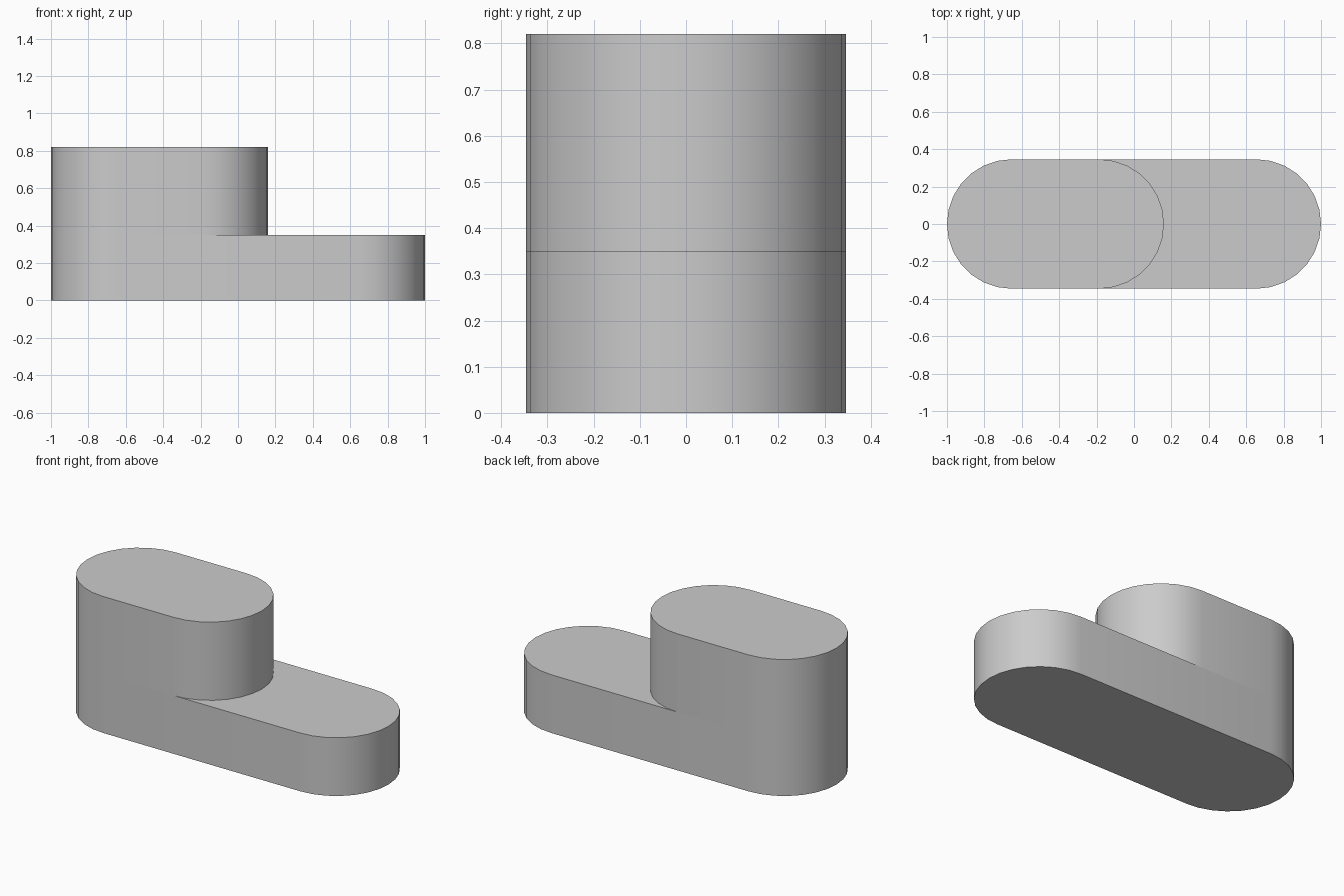
import bpy, bmesh, math

cube = bpy.data.objects.get("Cube")
if cube:
    bpy.data.objects.remove(cube, do_unlink=True)

RADIUS = 0.346
STEP_Z, TOP_Z = 0.35, 0.82
LEFT_X = -1 + RADIUS          # centre of the shared rounded end
TALL_X = 0.16 - RADIUS        # centre of the tall block's other end
LOW_X = 1 - RADIUS            # centre of the low step's end
SEGMENTS = 14

grey = bpy.data.materials.new("plain_grey")
grey.use_nodes = True
colour = (0.6, 0.6, 0.6, 1)
grey.diffuse_color = colour
grey.node_tree.nodes["Principled BSDF"].inputs["Base Color"].default_value = colour

bm = bmesh.new()


def arc(cx, z, start):
    """Half circle of vertices, counter-clockwise from the start angle."""
    angles = [start + math.pi * i / SEGMENTS for i in range(SEGMENTS + 1)]
    return [bm.verts.new((cx + RADIUS * math.cos(a), RADIUS * math.sin(a), z)) for a in angles]


def walls(lower, upper):
    """Closed strip of side faces between two matching outlines."""
    for i in range(len(lower)):
        j = (i + 1) % len(lower)
        bm.faces.new((lower[i], lower[j], upper[j], upper[i]))


# Outlines at the floor, the step and the top
RIGHT, LEFT = -math.pi / 2, math.pi / 2
floor = arc(LOW_X, 0, RIGHT) + arc(LEFT_X, 0, LEFT)
low_end = arc(LOW_X, STEP_Z, RIGHT)
shared_end = arc(LEFT_X, STEP_Z, LEFT)
tall_end = arc(TALL_X, STEP_Z, RIGHT)
top = arc(TALL_X, TOP_Z, RIGHT) + arc(LEFT_X, TOP_Z, LEFT)

# Lower walls, upper walls, and the three flat faces
walls(floor, low_end + shared_end)
walls(tall_end + shared_end, top)
bm.faces.new(list(reversed(floor)))
bm.faces.new(top)
bm.faces.new(low_end + list(reversed(tall_end)))

mesh = bpy.data.meshes.new("stepped_block")
bm.to_mesh(mesh)
bm.free()
mesh.materials.append(grey)
block = bpy.data.objects.new("stepped_block", mesh)
bpy.context.collection.objects.link(block)

# Smooth rounded ends with crisp rims
bpy.ops.object.select_all(action="DESELECT")
block.select_set(True)
bpy.context.view_layer.objects.active = block
bpy.ops.object.shade_smooth_by_angle(angle=math.radians(30))
